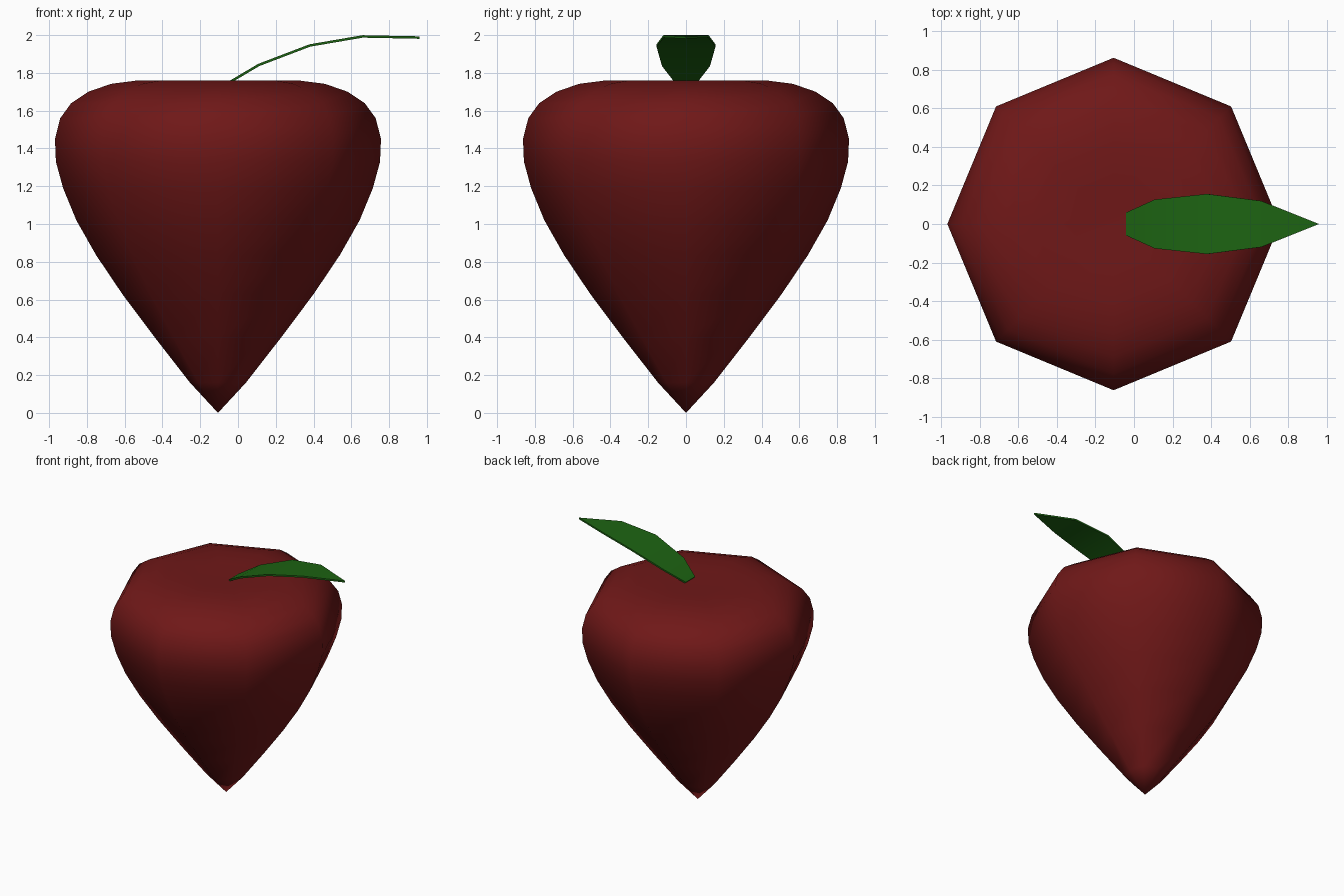
import bpy, bmesh, math

if "Cube" in bpy.data.objects:
    bpy.data.objects.remove(bpy.data.objects["Cube"])


def finish(name, bm, color):
    bmesh.ops.recalc_face_normals(bm, faces=bm.faces)
    mesh = bpy.data.meshes.new(name)
    bm.to_mesh(mesh)
    bm.free()
    obj = bpy.data.objects.new(name, mesh)
    bpy.context.collection.objects.link(obj)
    mat = bpy.data.materials.new(name + "_colour")
    mat.diffuse_color = (*color, 1)
    mat.use_nodes = True
    mat.node_tree.nodes["Principled BSDF"].inputs["Base Color"].default_value = mat.diffuse_color
    mesh.materials.append(mat)
    for poly in mesh.polygons:
        poly.use_smooth = True
    return obj


# Fruit body: eight-sided lathe of a (radius, height) profile, pointed below
SIDES, AXIS_X = 8, -0.106
profile = [(0.148, 0.16), (0.335, 0.40), (0.507, 0.63), (0.645, 0.835),
           (0.75, 1.02), (0.82, 1.19), (0.858, 1.33), (0.863, 1.45),
           (0.835, 1.56), (0.777, 1.64), (0.687, 1.70), (0.566, 1.742),
           (0.418, 1.761), (0.22, 1.758)]
bm = bmesh.new()
rings = []
for r, z in profile:
    angles = [math.tau * i / SIDES for i in range(SIDES)]
    rings.append([bm.verts.new((AXIS_X + r * math.cos(a), r * math.sin(a), z))
                  for a in angles])
bottom = bm.verts.new((AXIS_X, 0, 0))
top = bm.verts.new((AXIS_X, 0, 1.75))
for i in range(SIDES):
    j = (i + 1) % SIDES
    for low, high in zip(rings, rings[1:]):
        bm.faces.new((low[i], low[j], high[j], high[i]))
    bm.faces.new((bottom, rings[0][j], rings[0][i]))
    bm.faces.new((top, rings[-1][i], rings[-1][j]))
finish("fruit_body", bm, (0.16, 0.009, 0.009))

# Leaf: arched strip given as (x, z, half width), ending in a point
spine = [(-0.037, 1.755, 0.06), (0.11, 1.842, 0.127),
         (0.38, 1.945, 0.156), (0.66, 1.993, 0.12)]
bm = bmesh.new()
rows = [[bm.verts.new((x, s * w, z)) for s in (-1, 1)] for x, z, w in spine]
for a, b in zip(rows, rows[1:]):
    bm.faces.new((a[0], b[0], b[1], a[1]))
tip = bm.verts.new((0.96, 0, 1.987))
bm.faces.new((rows[-1][0], tip, rows[-1][1]))
leaf = finish("leaf", bm, (0.012, 0.125, 0.006))
solid = leaf.modifiers.new("thickness", 'SOLIDIFY')
solid.thickness = 0.013
solid.offset = 0

# Keep the leaf rim crisp
bpy.context.view_layer.objects.active = leaf
leaf.select_set(True)
bpy.ops.object.modifier_apply(modifier="thickness")
bpy.ops.object.shade_smooth_by_angle(angle=math.radians(40))
